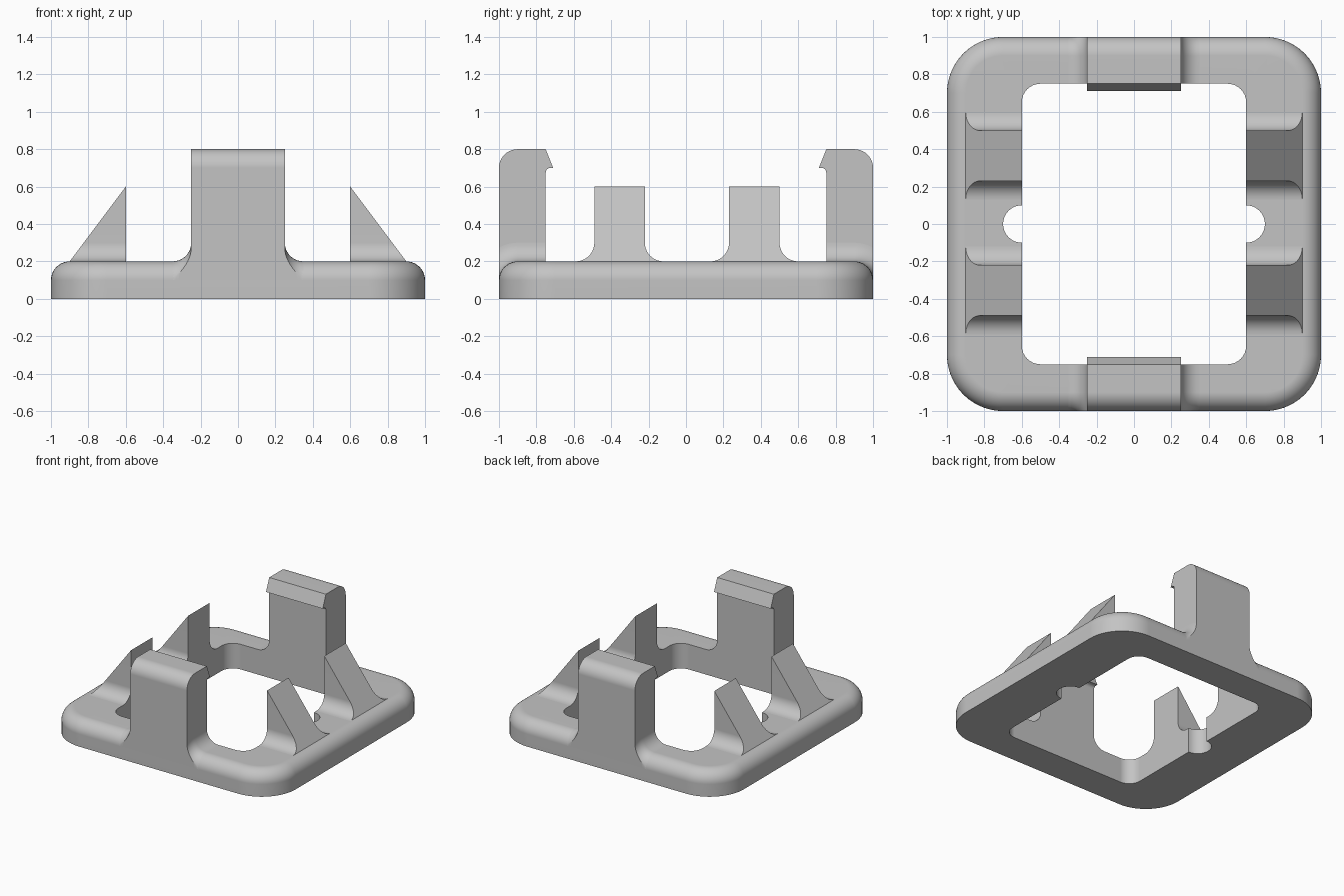
import bpy, bmesh
from math import sin, cos, pi, acos

cube = bpy.data.objects.get("Cube")
if cube:
    bpy.data.objects.remove(cube, do_unlink=True)

grey = bpy.data.materials.new("light grey plastic")
grey.use_nodes = True
grey.diffuse_color = (0.55, 0.55, 0.55, 1)
grey.node_tree.nodes["Principled BSDF"].inputs["Base Color"].default_value = grey.diffuse_color

R = 0.1       # blend radius shared by all parts
STEPS = 10
QUARTER = [pi / 2 * i / STEPS for i in range(STEPS + 1)]


def arc(cx, cy, r, a0, a1, n=STEPS):
    return [(cx + r * cos(a0 + (a1 - a0) * i / n), cy + r * sin(a0 + (a1 - a0) * i / n))
            for i in range(n + 1)]


def rounded_rect(hx, hy, r, n):
    pts = []
    for k, (sx, sy) in enumerate([(1, 1), (-1, 1), (-1, -1), (1, -1)]):
        pts += arc(sx * (hx - r), sy * (hy - r), r, k * pi / 2, (k + 1) * pi / 2, n)
    return pts


def finish(bm, name):
    bmesh.ops.remove_doubles(bm, verts=bm.verts, dist=1e-5)
    bmesh.ops.recalc_face_normals(bm, faces=bm.faces)
    mesh = bpy.data.meshes.new(name)
    bm.to_mesh(mesh)
    bm.free()
    mesh.materials.append(grey)
    obj = bpy.data.objects.new(name, mesh)
    bpy.context.collection.objects.link(obj)
    bpy.ops.object.select_all(action='DESELECT')
    obj.select_set(True)
    bpy.context.view_layer.objects.active = obj
    bpy.ops.object.shade_smooth_by_angle(angle=0.5)
    mod = obj.modifiers.new("even shading", 'WEIGHTED_NORMAL')
    mod.keep_sharp = True


def skin(bm, rings, closed_ends=True):
    """Join a row of equal rings of 3D points into a surface."""
    rows = [[bm.verts.new(p) for p in ring] for ring in rings]
    for a, b in zip(rows, rows[1:]):
        for i in range(len(a)):
            j = (i + 1) % len(a)
            bm.faces.new((a[i], a[j], b[j], b[i]))
    if closed_ends:
        bm.faces.new(rows[0])
        bm.faces.new(rows[-1])
    return rows


# Concave foot blend: (distance from wall, height), from the wall outward
blend = [(R - R * cos(t), R - R * sin(t)) for t in QUARTER]

# Base frame: rounded plate with a soft top rim and a notched window
bm = bmesh.new()
levels = [(0, 0)] + [(R - R * cos(t), R + R * sin(t)) for t in QUARTER]
outer = skin(bm, [[(x, y, z) for x, y in rounded_rect(1 - d, 1 - d, 0.3 - d, 14)]
                  for d, z in levels], False)
corners = rounded_rect(0.6, 0.75, 0.1, 8)
half = len(corners) // 2
window = (corners[:half] + arc(-0.6, 0, R, pi / 2, 3 * pi / 2, 16)
          + corners[half:] + arc(0.6, 0, R, -pi / 2, pi / 2, 16))
inner = skin(bm, [[(x, y, z) for x, y in window] for z in (0, 0.2)], False)
for k, up in ((0, -1), (-1, 1)):
    edges = [bm.edges.get((ring[i - 1], ring[i]))
             for ring in (outer[k], inner[k]) for i in range(len(ring))]
    bmesh.ops.triangle_fill(bm, use_beauty=True, edges=edges, normal=(0, 0, up))
finish(bm, "base_frame")

# Snap clips at front and back, with hooked tops
profile = ([(-0.75, 0.2)] + arc(-0.725, 0.675, 0.025, pi, pi / 2, 6)
           + [(-0.71, 0.7), (-0.75, 0.8)]
           + arc(-0.9, 0.7, R, pi / 2, pi) + [(-1, 0.1)])
for sy, label in ((1, "front"), (-1, "back")):
    bm = bmesh.new()
    skin(bm, [[(x, y * sy, z) for y, z in profile] for x in (-0.25, 0.25)])
    finish(bm, label + "_clip")

    # Fillets at the clip foot, rolling over the rounded rim
    for sx, hand in ((1, "left"), (-1, "right")):
        rings = []
        for d, h in blend:
            rim = arc(-0.9, 0.1, R + h, pi / 2, pi - acos(min(1, R / (R + h))))
            section = [(-0.75, 0.2), (-0.75, 0.2 + h)] + rim + [(-1, 0.1)]
            rings.append([(sx * (0.25 + d), sy * y, z) for y, z in section])
        bm = bmesh.new()
        skin(bm, rings)
        finish(bm, f"{label}_clip_{hand}_fillet")

# Sloped ribs beside the window, blended into the base on both sides
for sx, hand in ((1, "left"), (-1, "right")):
    for y0, y1, label in ((-0.49, -0.22, "front"), (0.23, 0.5, "back")):
        heights = ([(y0 - d, h) for d, h in reversed(blend)] + [(y0, 0.4), (y1, 0.4)]
                   + [(y1 + d, h) for d, h in blend])
        bm = bmesh.new()
        skin(bm, [[(sx * x, y, z) for x, z in
                   ((0.6, 0.2), (0.6, 0.2 + h), (0.9 - 0.75 * h, 0.2 + h), (0.9, 0.2))]
                  for y, h in heights])
        finish(bm, f"{label}_{hand}_rib")
